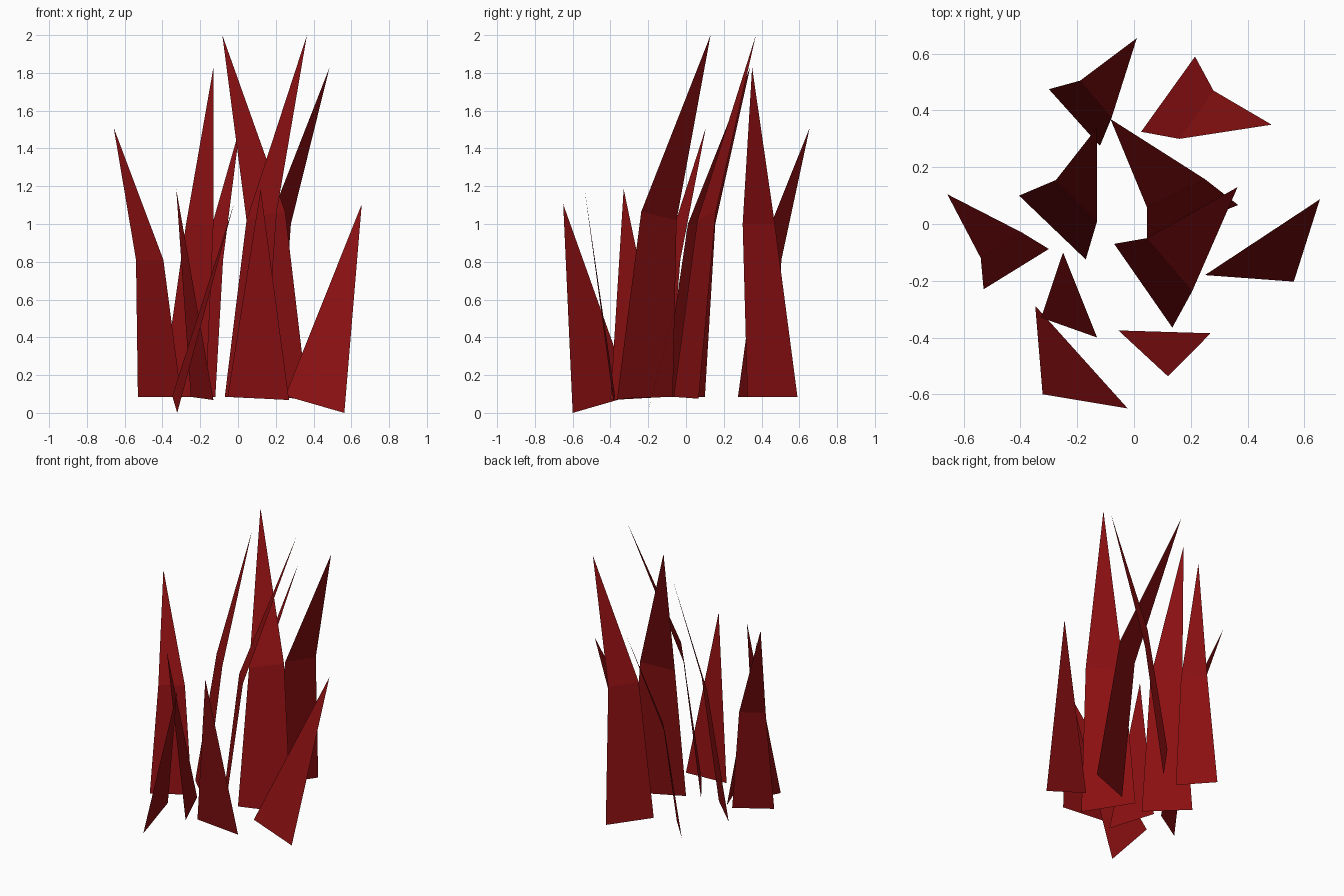
import bpy

# single dark red for all blades
red = bpy.data.materials.new("dark_red")
red.diffuse_color = (0.26, 0.005, 0.006, 1)


def blade(name, base, tip, mid=()):
    """Flat pointed blade: two base corners, optional bend corners, one tip."""
    verts = list(base) + list(mid) + [tip]
    faces = [(0, 1, 3, 2), (2, 3, 4)] if mid else [(0, 1, 2)]
    me = bpy.data.meshes.new(name)
    me.from_pydata(verts, [], faces)
    me.materials.append(red)
    ob = bpy.data.objects.new(name, me)
    bpy.context.collection.objects.link(ob)


# tallest pair, centre
blade("tall_blade_1", [(-.07, -.07, .085), (.135, -.365, .075)], (.365, .13, 2.0),
      [(.045, -.05, 1.02), (.205, -.237, 1.065)])
blade("tall_blade_2", [(.045, -.065, .085), (.367, .067, .075)], (-.083, .37, 2.0),
      [(.045, .06, 1.02), (.25, .158, 1.065)])

# second tallest pair, back right and centre left
blade("long_blade_1", [(.025, .325, .085), (.215, .59, .085)], (.485, .35, 1.83),
      [(.16, .30, 1.0), (.28, .47, 1.0)])
blade("long_blade_2", [(-.17, -.125, .085), (-.405, .10, .085)], (-.13, .34, 1.83),
      [(-.13, .01, 1.0), (-.275, .155, 1.0)])

# medium pair, left and back left
blade("medium_blade_1", [(-.30, -.088, .085), (-.53, -.23, .085)], (-.658, .105, 1.51),
      [(-.395, -.03, .81), (-.54, -.12, .81)])
blade("medium_blade_2", [(-.12, .275, .085), (-.30, .475, .085)], (.01, .655, 1.51),
      [(-.079, .374, .81), (-.19, .505, .81)])

# short straight blades, front and front left
blade("short_blade_1", [(-.055, -.375, .085), (.27, -.385, .068)], (.12, -.537, 1.185))
blade("short_blade_2", [(-.25, -.10, .085), (-.13, -.40, .068)], (-.327, -.33, 1.185))

# lowest leaning blades, right and front left
blade("low_blade_1", [(.25, -.18, .09), (.563, -.203, 0)], (.655, .087, 1.105))
blade("low_blade_2", [(-.348, -.288, .09), (-.322, -.60, 0)], (-.022, -.65, 1.105))
